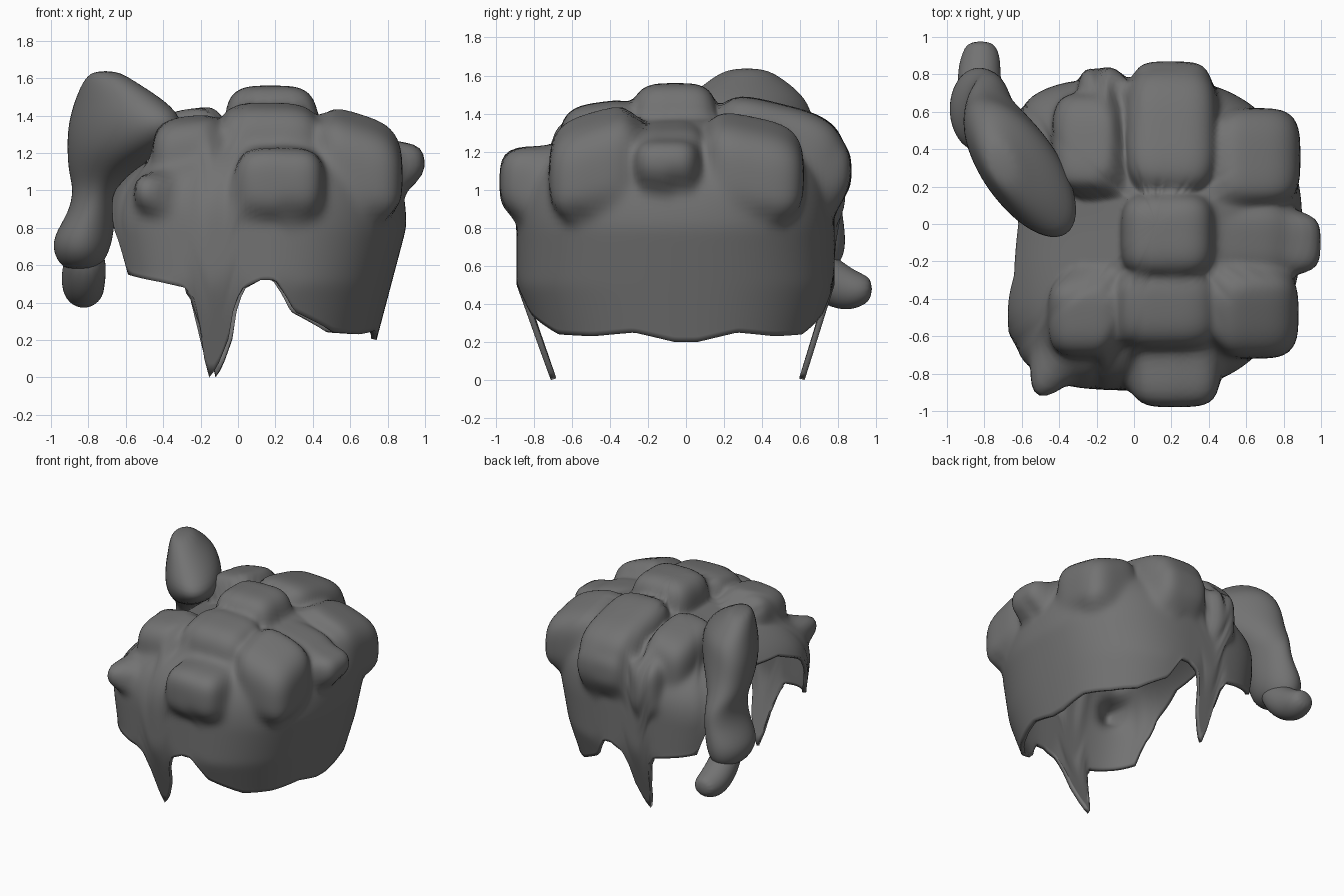
import bpy, bmesh
from math import sin, cos, pi, degrees, radians
from mathutils import Vector

if "Cube" in bpy.data.objects:
    bpy.data.objects.remove(bpy.data.objects["Cube"])

COLS, ROWS = 220, 64
CORE = Vector((0.12, 0.0, 0.8))

# lower edge: angle away from the face opening (-x), height
RIM = [(0, 1.04), (20, 1.0), (34, .88), (40, .72), (42.5, .55), (56, .51), (64, .48),
       (67.5, .42), (69.5, .2), (71.2, 0), (72, 0), (74.5, .05), (78.5, .2), (80.5, .38),
       (83, .47), (90, .52), (96, .52), (104, .35), (123, .24), (140, .23), (158, .25),
       (175, .2), (180, .2)]

# rounded tufts: centre, half size, outward slope of the top
TUFTS = [((-.25, .43, 1.2), (.19, .27, .22), .4), ((.2, .5, 1.18), (.25, .34, .27), .5),
         ((.66, .36, 1.13), (.23, .26, .22), .6), ((.18, -.06, 1.3), (.25, .23, .26), 0),
         ((-.26, -.49, 1.17), (.2, .22, .22), .25), ((.17, -.45, 1.2), (.28, .22, .26), .3),
         ((.65, -.48, 1.15), (.23, .24, .23), .6), ((.62, -.09, 1.14), (.24, .2, .2), .4),
         ((.22, -.8, 1.04), (.24, .18, .19), 0), ((.82, -.1, 1.14), (.18, .17, .12), 0),
         ((-.17, .7, 1.02), (.13, .14, .22), 0), ((.2, .73, 1.1), (.21, .14, .15), 0),
         ((-.47, -.79, .99), (.085, .14, .1), 0)]


def rim_height(a):
    for (a0, z0), (a1, z1) in zip(RIM, RIM[1:]):
        if a <= a1:
            return z0 + (z1 - z0) * (a - a0) / (a1 - a0)
    return RIM[-1][1]


def inside_tuft(p):
    for c, h, tilt in TUFTS:
        dx, dy = p.x - c[0], p.y - c[1]
        if abs(dx) < h[0] and abs(dy) < h[1]:
            dz = p.z - c[2] + tilt * ((c[0] - CORE.x) * dx + c[1] * dy)
            if abs(dx / h[0]) ** 3.6 + abs(dy / h[1]) ** 3.6 + abs(dz / h[2]) ** 3.6 < 1:
                return True
    return False


def shell_point(th, s):
    """Point on the outer surface at heading th and height parameter s."""
    e = max(s, 0) * 1.35
    d = Vector((cos(th) * cos(e), sin(th) * cos(e), sin(e)))
    n = 4 if d.x < 0 else 2.3
    rx = .83 if d.x < 0 else .78
    ry = .89 if d.y < 0 else .78
    rz = .6 - .18 * max(0, -d.x)      # forehead is lower than the crown
    h = (abs(d.x / rx) ** n + abs(d.y / ry) ** n) ** (1 / n)
    t = (h ** 2.5 + abs(d.z / rz) ** 2.5) ** (-1 / 2.5)
    origin = CORE + Vector((0, 0, min(s, 0)))
    # furthest tuft surface beyond the dome along this ray
    step = .018
    for k in range(18, -1, -1):
        if inside_tuft(origin + d * (t + k * step)):
            lo, hi = t + k * step, t + (k + 1) * step
            for _ in range(5):
                mid = (lo + hi) / 2
                if inside_tuft(origin + d * mid):
                    lo = mid
                else:
                    hi = mid
            t = lo
            break
    p = origin + d * t
    # tuck the lower part inwards
    if s < 0:
        p.x = CORE.x + (p.x - CORE.x) * (1 + .34 * s if d.x > 0 else 1 + .2 * max(s, -.25))
        p.y *= 1 - .2 * max(0, .5 - p.z) / .5
    return p


hair = bpy.data.materials.new("dark_grey")
hair.diffuse_color = (.17, .17, .17, 1)
hair.use_nodes = True
hair.node_tree.nodes["Principled BSDF"].inputs["Base Color"].default_value = hair.diffuse_color


def finish(bm, name):
    for f in bm.faces:
        f.smooth = True
    me = bpy.data.meshes.new(name)
    bm.to_mesh(me)
    bm.free()
    me.materials.append(hair)
    ob = bpy.data.objects.new(name, me)
    bpy.context.collection.objects.link(ob)
    return ob


# hair shell
bm = bmesh.new()
rows = [[] for _ in range(ROWS)]
S_TOP = pi / 2 / 1.35
for i in range(COLS):
    th = 2 * pi * i / COLS
    s0 = rim_height(degrees(abs(th - pi))) - CORE.z
    for j in range(ROWS):
        rows[j].append(bm.verts.new(shell_point(th, s0 + (S_TOP - s0) * j / ROWS)))
for lo, hi in zip(rows, rows[1:]):
    for i in range(COLS):
        k = (i + 1) % COLS
        bm.faces.new((lo[i], lo[k], hi[k], hi[i]))
crown = bm.verts.new(shell_point(0, S_TOP))
for i in range(COLS):
    bm.faces.new((rows[-1][i], rows[-1][(i + 1) % COLS], crown))
# soften creases without shrinking the rim
soft = [v for v in bm.verts if not v.is_boundary]
for _ in range(4):
    bmesh.ops.smooth_vert(bm, verts=soft, factor=.5, use_axis_x=True, use_axis_y=True, use_axis_z=True)
solid = finish(bm, "hair_shell").modifiers.new("Thickness", 'SOLIDIFY')
solid.thickness = .03
solid.offset = -1


def loft(name, sections, place):
    """Join elliptical sections into a closed, subdivided body."""
    bm = bmesh.new()
    rings = [[bm.verts.new(place(sec, cos(a), sin(a))) for a in (2 * pi * i / 12 for i in range(12))]
             for sec in sections]
    for r0, r1 in zip(rings, rings[1:]):
        for i in range(12):
            k = (i + 1) % 12
            bm.faces.new((r0[i], r0[k], r1[k], r1[i]))
    bm.faces.new(rings[0])
    bm.faces.new(rings[-1])
    bmesh.ops.recalc_face_normals(bm, faces=bm.faces)
    ob = finish(bm, name)
    ob.modifiers.new("Round", 'SUBSURF').levels = 2
    ob.modifiers["Round"].render_levels = 2


def level_section(sec, c, s):
    z, x, y, long, short, ang = sec
    u, v = cos(radians(ang)), sin(radians(ang))
    return (x + u * long * c - v * short * s, y + v * long * c + u * short * s, z)


def upright_section(sec, c, s):
    y, x, z, rx, rz = sec
    return (x + rx * c, y, z + rz * s)


# curled forelock: swept bang, then the curl at its end
loft("forelock", [(1.64, -.71, .32, .1, .07, 110), (1.58, -.69, .32, .22, .12, 118),
                  (1.48, -.63, .32, .37, .19, 122), (1.36, -.59, .28, .48, .22, 126),
                  (1.22, -.65, .36, .4, .21, 122), (1.1, -.74, .5, .28, .16, 110),
                  (1.0, -.76, .58, .24, .125, 95), (.88, -.78, .6, .23, .13, 90),
                  (.75, -.83, .61, .24, .17, 90), (.65, -.84, .62, .22, .15, 90),
                  (.57, -.84, .65, .13, .09, 90)], level_section)
loft("forelock_curl", [(.53, -.81, .68, .08, .1), (.66, -.82, .59, .125, .17),
                       (.8, -.83, .5, .12, .14), (.9, -.82, .47, .11, .1),
                       (.98, -.82, .48, .07, .06)], upright_section)
